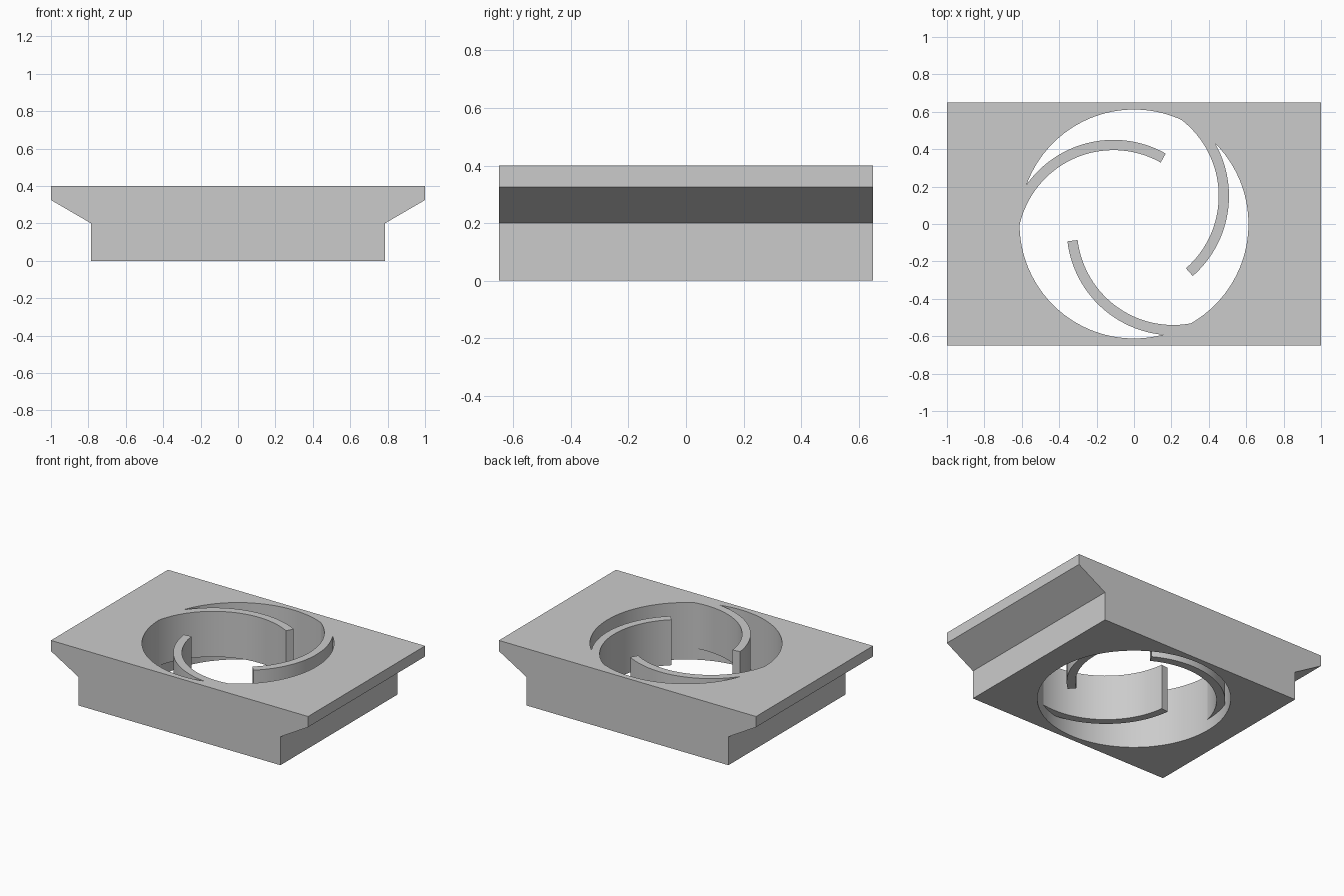
import bpy, bmesh
from math import cos, sin, radians

default = bpy.data.objects.get("Cube")
if default:
    bpy.data.objects.remove(default, do_unlink=True)

TOP = 0.4
HALF_DEPTH = 0.65

grey = bpy.data.materials.new("light_grey")
grey.use_nodes = True
grey.diffuse_color = (0.6, 0.6, 0.6, 1)
grey.node_tree.nodes["Principled BSDF"].inputs["Base Color"].default_value = grey.diffuse_color


def prism(name, outline, offset):
    """Extrude a closed outline of 3D points along offset."""
    bm = bmesh.new()
    face = bm.faces.new([bm.verts.new(p) for p in outline])
    side = bmesh.ops.extrude_face_region(bm, geom=[face], use_keep_orig=True)
    moved = [v for v in side["geom"] if isinstance(v, bmesh.types.BMVert)]
    bmesh.ops.translate(bm, verts=moved, vec=offset)
    bmesh.ops.recalc_face_normals(bm, faces=bm.faces)
    mesh = bpy.data.meshes.new(name)
    bm.to_mesh(mesh)
    bm.free()
    mesh.materials.append(grey)
    obj = bpy.data.objects.new(name, mesh)
    bpy.context.collection.objects.link(obj)
    return obj


def arc(center, radius, start, end, steps, z):
    angles = [radians(start + (end - start) * i / steps) for i in range(steps + 1)]
    return [(center[0] + radius * cos(a), center[1] + radius * sin(a), z) for a in angles]


def select_only(obj):
    bpy.ops.object.select_all(action='DESELECT')
    obj.select_set(True)
    bpy.context.view_layer.objects.active = obj


def smooth(obj):
    select_only(obj)
    bpy.ops.object.shade_smooth_by_angle(angle=radians(30))


# Block with sloped side flanges, mirrored from its right half profile
half = [(0.785, 0), (0.785, 0.2), (1, 0.325), (1, TOP)]
profile = half + [(-x, z) for x, z in reversed(half)]
block = prism("flanged_block", [(x, -HALF_DEPTH, z) for x, z in profile],
              (0, 2 * HALF_DEPTH, 0))

# Round through hole
cutter = prism("hole_cutter", arc((0, 0), 0.612, 0, 356.25, 95, -0.1), (0, 0, 0.6))
cutter.hide_render = True
cut = block.modifiers.new("round_hole", 'BOOLEAN')
cut.operation = 'DIFFERENCE'
cut.solver = 'EXACT'
cut.object = cutter
select_only(block)
bpy.ops.object.modifier_apply(modifier=cut.name)
bpy.data.objects.remove(cutter, do_unlink=True)
smooth(block)

# Curved spring arms: arc centre, free end angle, rooted end angle
arms = {
    "back_arm": ((-0.11, -0.12), 60.6, 168),
    "left_arm": ((-0.062, 0.15), -48.7, 52),
    "front_arm": ((0.21, -0.025), 186.8, 281),
}
ARM_BOTTOM = 0.08
for name, (center, tip, root) in arms.items():
    outer = arc(center, 0.57, tip, root, 32, ARM_BOTTOM)
    inner = arc(center, 0.515, root, tip, 32, ARM_BOTTOM)
    smooth(prism(name, outer + inner, (0, 0, TOP - ARM_BOTTOM)))
